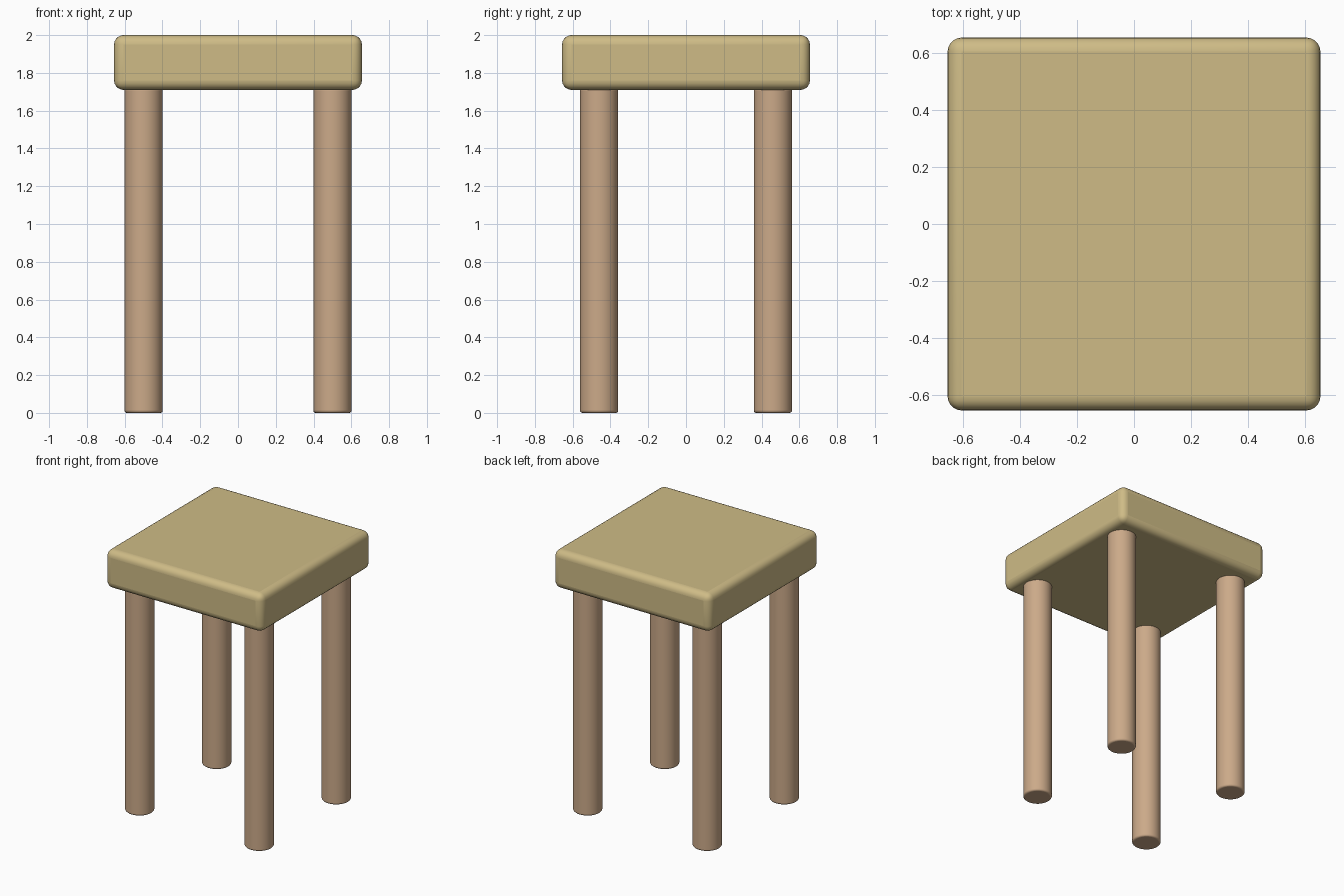
import bpy

if "Cube" in bpy.data.objects:
    bpy.data.objects.remove(bpy.data.objects["Cube"])


def material(name, color):
    mat = bpy.data.materials.new(name)
    mat.diffuse_color = color
    mat.use_nodes = True
    mat.node_tree.nodes["Principled BSDF"].inputs["Base Color"].default_value = mat.diffuse_color
    return mat


def finish(obj, name, mat, width, segments):
    """Name, colour, round and smooth a part."""
    obj.name = name
    obj.data.materials.append(mat)
    bevel = obj.modifiers.new("rounding", "BEVEL")
    bevel.width = width
    bevel.segments = segments
    bevel.limit_method = "ANGLE"
    bevel.angle_limit = 0.8
    bpy.ops.object.shade_smooth_by_angle(angle=0.7)


seat_mat = material("seat_wood", (0.62, 0.50, 0.24, 1))
leg_mat = material("leg_wood", (0.60, 0.40, 0.25, 1))

# Seat: thick square slab with rounded edges
SEAT_BOTTOM, TOP, SEAT_WIDTH = 1.71, 2.0, 1.312
bpy.ops.mesh.primitive_cube_add(size=1, location=(0, 0, (SEAT_BOTTOM + TOP) / 2))
seat = bpy.context.object
seat.scale = (SEAT_WIDTH, SEAT_WIDTH, TOP - SEAT_BOTTOM)
bpy.ops.object.transform_apply(location=False, rotation=False, scale=True)
finish(seat, "seat", seat_mat, 0.05, 5)

# Four round legs with slightly softened ends
LEG_TOP = 1.72
for y, depth_name in ((-0.46, "front"), (0.46, "back")):
    for x, side_name in ((-0.5, "left"), (0.5, "right")):
        bpy.ops.mesh.primitive_cylinder_add(
            vertices=32, radius=0.101, depth=LEG_TOP, location=(x, y, LEG_TOP / 2))
        finish(bpy.context.object, f"{depth_name}_{side_name}_leg", leg_mat, 0.012, 3)
